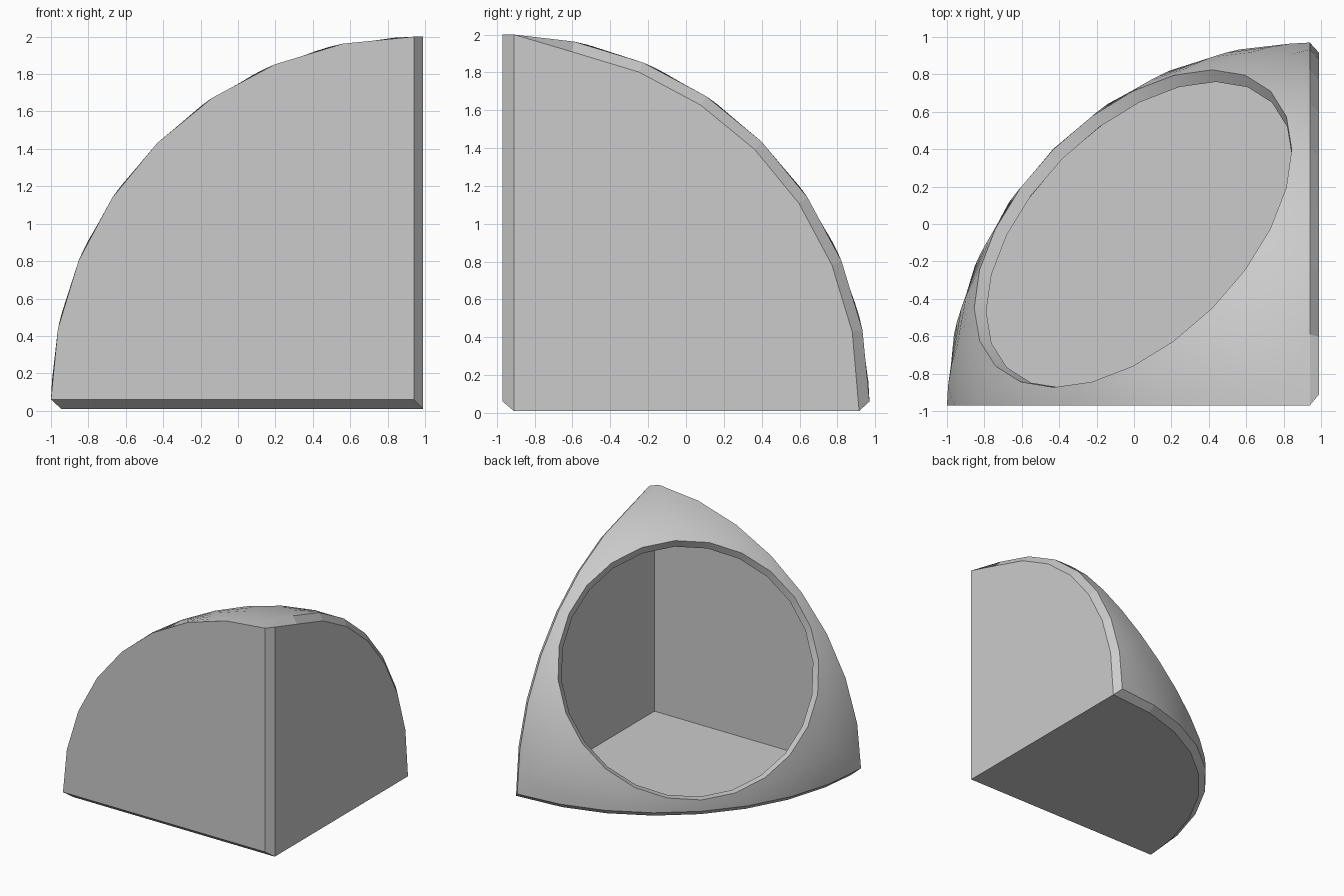
import bpy, bmesh, math
from mathutils import Vector

cube = bpy.data.objects.get("Cube")
if cube:
    bpy.data.objects.remove(cube, do_unlink=True)

grey = bpy.data.materials.new("neutral grey")
grey.use_nodes = True
colour = (0.6, 0.6, 0.6, 1)
grey.diffuse_color = colour
grey.node_tree.nodes["Principled BSDF"].inputs["Base Color"].default_value = colour

CORNER = Vector((0.94, -0.97, 0.06))    # centre of the eighth sphere
OFFSET = Vector((0.99, -0.91, 0.01))    # same corner on the second skin
R_OUT, R_IN, R_RIM = 1.94, 1.885, 1.87
SEG, RINGS = 8, 5
HOLE = math.radians(32.4)

UP, SIDE, BACK = Vector((0, 0, 1)), Vector((-1, 0, 0)), Vector((0, 1, 0))
AXIS = (UP + SIDE + BACK).normalized()


def arc(a, b):
    """Unit directions along a quarter circle, both ends included."""
    steps = [math.pi / 2 * i / SEG for i in range(SEG + 1)]
    return [a * math.cos(t) + b * math.sin(t) for t in steps]


def outer(d):
    return CORNER + d * R_OUT


def inner(d):
    """Second skin: edge points snap to the planes of the offset panels."""
    p = CORNER + d * R_IN
    for k in range(3):
        if abs(d[k]) < 1e-4:
            p[k] = OFFSET[k]
    if d.z > 0.999:
        p.z = 2.0
    return p


def make(name, bm, smooth=False, fix=False):
    if fix:
        bmesh.ops.recalc_face_normals(bm, faces=bm.faces)
    mesh = bpy.data.meshes.new(name)
    bm.to_mesh(mesh)
    bm.free()
    mesh.materials.append(grey)
    obj = bpy.data.objects.new(name, mesh)
    bpy.context.collection.objects.link(obj)
    if smooth:
        bpy.ops.object.select_all(action='DESELECT')
        obj.select_set(True)
        bpy.context.view_layer.objects.active = obj
        bpy.ops.object.shade_smooth_by_angle(angle=math.radians(30))
    return obj


def panel(name, a, b, walls):
    """Quarter disc with two skins, optionally closed by chamfered sides."""
    bm = bmesh.new()
    dirs = arc(a, b)
    first = [bm.verts.new(p) for p in [CORNER] + [outer(d) for d in dirs]]
    second = [bm.verts.new(p) for p in [OFFSET] + [inner(d) for d in dirs]]
    bm.faces.new(first)
    bm.faces.new(second[::-1])
    if walls:
        n = len(first)
        for i in range(n):
            j = (i + 1) % n
            bm.faces.new((first[i], second[i], second[j], first[j]))
    make(name, bm, fix=walls)


# Three flat quarter-disc panels
panel("front_panel", UP, SIDE, False)
panel("base_panel", SIDE, BACK, True)
panel("side_panel", BACK, UP, True)

# Curved shell: grid from the three-arc border in to the round opening
border = arc(UP, SIDE)[:-1] + arc(SIDE, BACK)[:-1] + arc(BACK, UP)[:-1]
u = (UP - AXIS * UP.dot(AXIS)).normalized()
v = u.cross(AXIS)
if v.dot(SIDE) < 0:
    v.negate()
N = len(border)
opening = []
for i in range(N):
    t = math.tau * i / N
    ring_dir = u * math.cos(t) + v * math.sin(t)
    opening.append(AXIS * math.cos(HOLE) + ring_dir * math.sin(HOLE))

bm = bmesh.new()
skin_out, skin_in = [], []
for r in range(RINGS + 1):
    dirs = [b.slerp(h, r / RINGS) for b, h in zip(border, opening)]
    skin_out.append([bm.verts.new(outer(d)) for d in dirs])
    skin_in.append([bm.verts.new(inner(d) if r == 0 else CORNER + d * R_RIM)
                    for d in dirs])
for i in range(N):
    j = (i + 1) % N
    for r in range(RINGS):
        a, b = skin_out[r], skin_out[r + 1]
        bm.faces.new((a[i], b[i], b[j], a[j]))
        a, b = skin_in[r], skin_in[r + 1]
        bm.faces.new((a[j], b[j], b[i], a[i]))
    # Rim of the opening
    a, b = skin_out[-1], skin_in[-1]
    bm.faces.new((a[i], b[i], b[j], a[j]))
make("curved_shell", bm, smooth=True)
